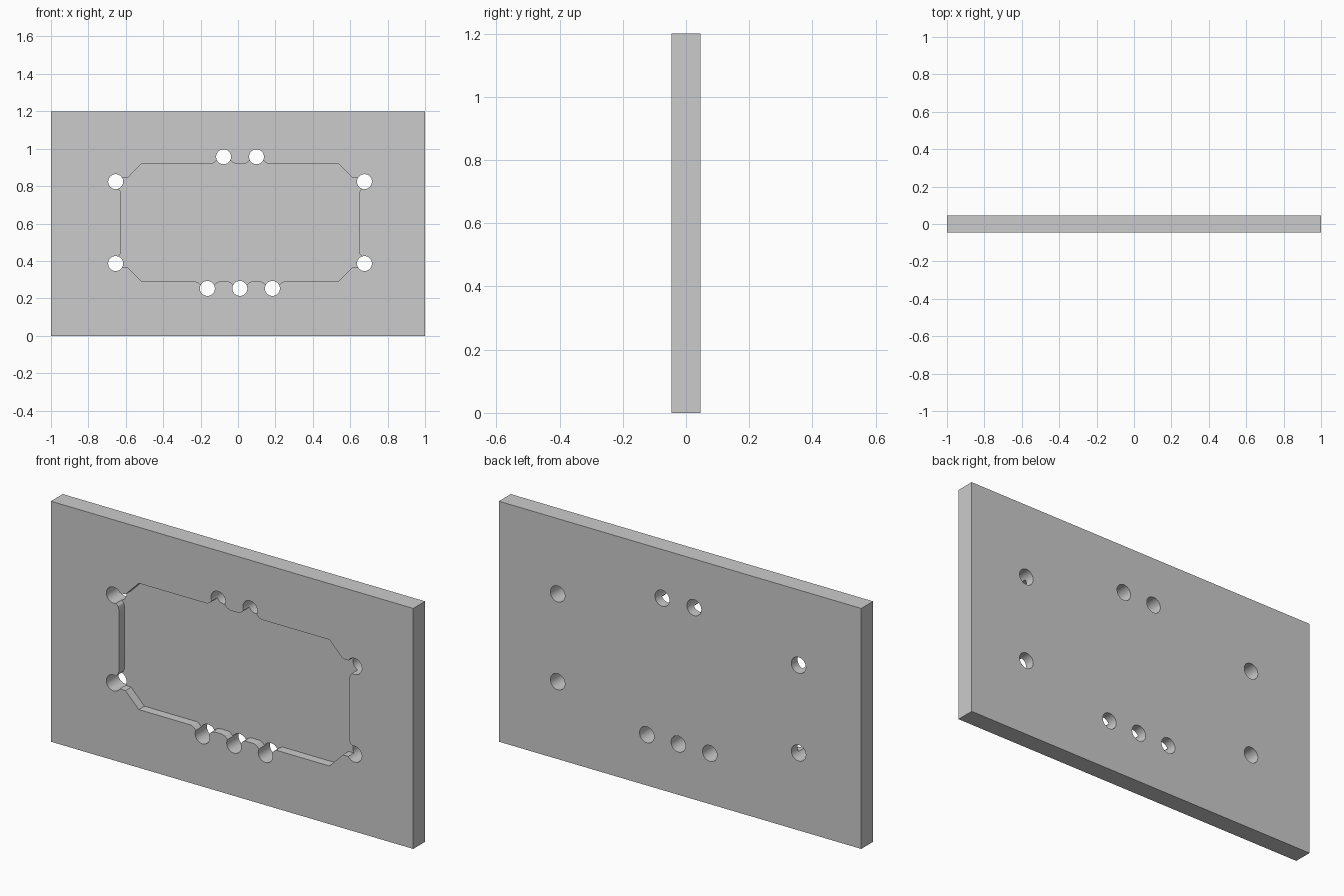
import bpy, bmesh
from math import pi
from mathutils import Matrix

if "Cube" in bpy.data.objects:
    bpy.data.objects.remove(bpy.data.objects["Cube"])

T = 0.0465          # half thickness
CX, CZ = 0.011, 0.605  # pocket centre
R = 0.04            # hole radius
FLOOR = -0.002      # pocket floor (y)

top_holes = [(-0.077, 0.957), (0.099, 0.957)]
bottom_holes = [(-0.164, 0.253), (0.01, 0.253), (0.184, 0.253)]
side_holes = [(CX + sx * 0.665, CZ + sz * 0.219) for sx in (-1, 1) for sz in (-1, 1)]


def make_object(name, bm):
    bmesh.ops.recalc_face_normals(bm, faces=bm.faces)
    mesh = bpy.data.meshes.new(name)
    bm.to_mesh(mesh)
    bm.free()
    ob = bpy.data.objects.new(name, mesh)
    bpy.context.collection.objects.link(ob)
    return ob


def flare(x, z, s, d):
    """Pocket edge opening into a hole; s = +1 up / -1 down, d = travel direction."""
    half = [(-0.062, 0.0), (-0.049, 0.006), (-0.035, 0.02)]
    edge = CZ + s * 0.315
    left = [(x + d * a, edge + s * b) for a, b in half]
    right = [(x - d * a, edge + s * b) for a, b in reversed(half)]
    return left + [(x, z)] + right


def corner(sx, sz):
    """Chamfered pocket corner, from the long edge round to the side wall."""
    pts = [(0.526, 0.315), (0.6, 0.24), (0.63, 0.239), (0.665, 0.219),
           (0.652, 0.181), (0.641, 0.17), (0.636, 0.155)]
    return [(CX + sx * a, CZ + sz * b) for a, b in pts]


# Plate
bm = bmesh.new()
bmesh.ops.create_cube(bm, size=1, matrix=Matrix.Translation((0, 0, 0.6)) @ Matrix.Diagonal((2, 2 * T, 1.2, 1)))
plate = make_object("mounting_plate", bm)

# Pocket cutter: outline walked clockwise
outline = []
for h in top_holes:
    outline += flare(*h, 1, 1)
outline += corner(1, 1) + corner(1, -1)[::-1]
for h in reversed(bottom_holes):
    outline += flare(*h, -1, -1)
outline += corner(-1, -1) + corner(-1, 1)[::-1]
bm = bmesh.new()
face = bm.faces.new([bm.verts.new((x, -0.1, z)) for x, z in outline])
ext = bmesh.ops.extrude_face_region(bm, geom=[face])
for v in ext["geom"]:
    if isinstance(v, bmesh.types.BMVert):
        v.co.y = FLOOR
pocket = make_object("pocket_cutter", bm)

# Through-hole cutters
bm = bmesh.new()
for x, z in top_holes + bottom_holes + side_holes:
    bmesh.ops.create_cone(bm, cap_ends=True, segments=48, radius1=R, radius2=R, depth=0.4,
                          matrix=Matrix.Translation((x, 0, z)) @ Matrix.Rotation(pi / 2, 4, 'X'))
holes = make_object("hole_cutter", bm)

# Cut and apply, then remove the cutters
bpy.context.view_layer.objects.active = plate
plate.select_set(True)
for cutter in (pocket, holes):
    cutter.hide_render = True
    mod = plate.modifiers.new("cut", 'BOOLEAN')
    mod.operation = 'DIFFERENCE'
    mod.solver = 'EXACT'
    mod.object = cutter
    bpy.ops.object.modifier_apply(modifier=mod.name)
    bpy.data.objects.remove(cutter)
bpy.ops.object.shade_smooth_by_angle(angle=0.4)
